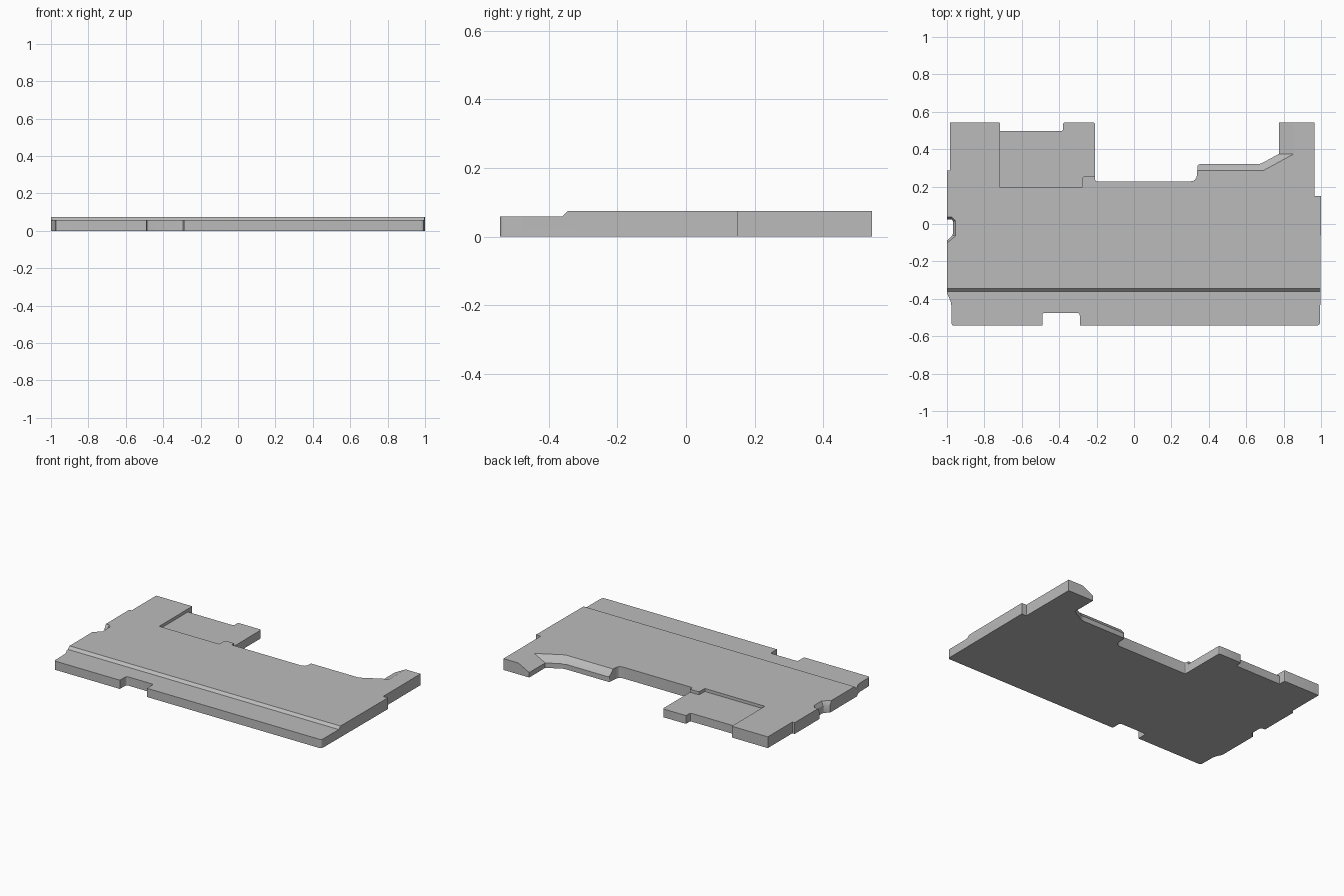
import bpy, bmesh, math
from mathutils import Vector

if "Cube" in bpy.data.objects:
    bpy.data.objects.remove(bpy.data.objects["Cube"], do_unlink=True)

TOP, LEDGE, POCKET, RAMP, LIP = 0.075, 0.058, 0.055, 0.033, 0.05
HIGH = 0.2  # cutters reach up to here
BACK = 0.543

grey = bpy.data.materials.new("plain grey")
grey.use_nodes = True
grey.diffuse_color = (0.5, 0.5, 0.5, 1)
grey.node_tree.nodes["Principled BSDF"].inputs["Base Color"].default_value = (0.5, 0.5, 0.5, 1)


def rounded(points, steps=4):
    """Turn (x, y, radius) corners into an outline with soft corners."""
    out = []
    for i, (x, y, r) in enumerate(points):
        p = Vector((x, y))
        if not r:
            out.append(p)
            continue
        a = p + (Vector(points[i - 1][:2]) - p).normalized() * r
        b = p + (Vector(points[(i + 1) % len(points)][:2]) - p).normalized() * r
        for k in range(steps + 1):
            t = k / steps
            out.append(a * (1 - t) ** 2 + p * 2 * t * (1 - t) + b * t * t)
    return out


def loft(name, rings):
    """Closed solid through matching rings of 3D points."""
    bm = bmesh.new()
    loops = [[bm.verts.new(p) for p in ring] for ring in rings]
    n = len(loops[0])
    for a, b in zip(loops, loops[1:]):
        for i in range(n):
            j = (i + 1) % n
            bm.faces.new((a[i], a[j], b[j], b[i]))
    bm.faces.new(loops[0][::-1])
    bm.faces.new(loops[-1])
    bmesh.ops.recalc_face_normals(bm, faces=bm.faces)
    mesh = bpy.data.meshes.new(name)
    bm.to_mesh(mesh)
    bm.free()
    mesh.materials.append(grey)
    obj = bpy.data.objects.new(name, mesh)
    bpy.context.collection.objects.link(obj)
    return obj


def prism(name, outline, low, high):
    return loft(name, [[(x, y, z) for x, y in outline] for z in (low, high)])


def slope_cutter(name, pairs, drop):
    """Cutter whose sloped face runs from inner points at the top to outer points lower down."""
    rings = []
    for inner, outer in pairs:
        i, o = Vector((*inner, TOP)), Vector((*outer, drop))
        up, down = i + (i - o) * 0.3, o + (o - i) * 0.3
        rings.append([up, down, (down.x, down.y, HIGH), (up.x, up.y, HIGH)])
    return loft(name, rings)


# Plate outline, counter-clockwise from the front right corner
plate = prism("plate", rounded([
    (-0.975, -BACK, 0.012), (-0.49, -BACK, 0), (-0.49, -0.475, 0.015),
    (-0.29, -0.475, 0.015), (-0.29, -BACK, 0), (0.995, -BACK, 0.02),
    (1, 0.15, 0), (0.965, 0.15, 0), (0.965, BACK, 0), (0.775, BACK, 0),
    (0.775, 0.375, 0), (0.675, 0.32, 0.02), (0.34, 0.32, 0.015), (0.335, 0.228, 0.035),
    (-0.208, 0.228, 0.012), (-0.208, BACK, 0.012), (-0.38, BACK, 0.012),
    (-0.38, 0.497, 0.012), (-0.717, 0.497, 0), (-0.717, BACK, 0.008),
    (-0.983, BACK, 0), (-0.983, 0.285, 0), (-1, 0.285, 0),
    (-1, 0.025, 0), (-0.968, 0.025, 0.015), (-0.968, -0.06, 0.015), (-1, -0.088, 0),
    (-1, -0.37, 0.01), (-0.977, -0.42, 0.02)]), 0, TOP)

# Low front ledge with a short slope up to the main level
ledge = [(-0.7, LEDGE), (-0.362, LEDGE), (-0.345, TOP), (-0.33, TOP + 0.015), (-0.33, HIGH), (-0.7, HIGH)]
cutters = [loft("ledge_cutter", [[(x, y, z) for y, z in ledge] for x in (-1.1, 1.1)])]

# Shallow pocket at the back
cutters.append(prism("pocket_cutter", rounded([
    (-0.717, 0.195, 0), (-0.275, 0.195, 0.008), (-0.275, 0.255, 0.012),
    (-0.1, 0.255, 0), (-0.1, 0.7, 0), (-0.717, 0.7, 0)]), POCKET, HIGH))

# Ramp along the back edge, turning onto the back tab
cutters.append(slope_cutter("ramp_cutter", [
    ((0.325, 0.285), (0.325, 0.32)), ((0.69, 0.285), (0.675, 0.32)),
    ((0.855, 0.375), (0.775, 0.375)), ((0.855, 0.6), (0.775, 0.6))], RAMP))

# Chamfer around the side notch
cutters.append(slope_cutter("notch_cutter", [
    ((-1.02, 0.038), (-1.02, 0.025)), ((-0.975, 0.038), (-0.98, 0.025)),
    ((-0.955, 0.018), (-0.968, 0.012)), ((-0.955, -0.064), (-0.968, -0.06)),
    ((-1.02, -0.119), (-1.02, -0.105))], LIP))

bpy.context.view_layer.objects.active = plate
for cutter in cutters:
    cutter.hide_render = True
    mod = plate.modifiers.new(cutter.name, "BOOLEAN")
    mod.operation, mod.solver, mod.object = "DIFFERENCE", "EXACT", cutter
    bpy.ops.object.modifier_apply(modifier=mod.name)
    bpy.data.objects.remove(cutter, do_unlink=True)

# Soft shading on the rounded corners only
bpy.ops.object.select_all(action="DESELECT")
plate.select_set(True)
bpy.ops.object.shade_smooth_by_angle(angle=math.radians(25))
